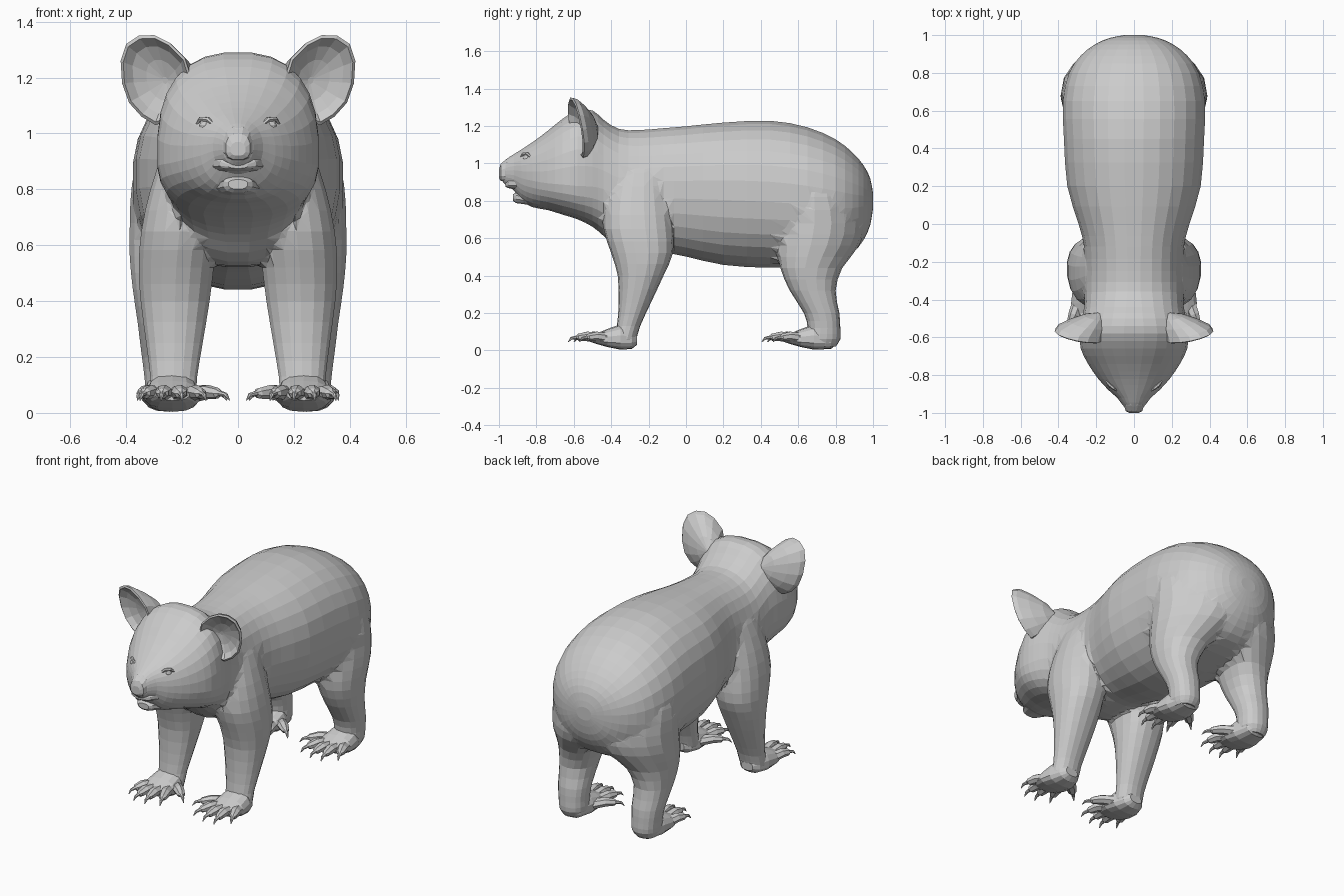
import bpy, bmesh, math
from mathutils import Vector

if "Cube" in bpy.data.objects:
    bpy.data.objects.remove(bpy.data.objects["Cube"])


def make(name, bm):
    bmesh.ops.recalc_face_normals(bm, faces=bm.faces)
    me = bpy.data.meshes.new(name)
    bm.to_mesh(me)
    bm.free()
    ob = bpy.data.objects.new(name, me)
    bpy.context.collection.objects.link(ob)
    return ob


def skin(bm, rings):
    """Bridge closed rings of points with quads and cap both ends."""
    vs = [[bm.verts.new(p) for p in r] for r in rings]
    n = len(vs[0])
    for a, b in zip(vs, vs[1:]):
        for i in range(n):
            j = (i + 1) % n
            bm.faces.new((a[i], a[j], b[j], b[i]))
    bm.faces.new(vs[0])
    bm.faces.new(vs[-1])


def smooth_rows(rows, k=2):
    """Catmull-Rom interpolation between rows of numbers."""
    out = []
    for i in range(len(rows) - 1):
        p0, p1, p2 = rows[max(i - 1, 0)], rows[i], rows[i + 1]
        p3 = rows[min(i + 2, len(rows) - 1)]
        for s in range(k):
            t = s / k
            out.append([0.5 * (2 * b + (c - a) * t + (2 * a - 5 * b + 4 * c - d) * t * t
                               + (3 * b - a - 3 * c + d) * t ** 3)
                        for a, b, c, d in zip(p0, p1, p2, p3)])
    return out + [list(rows[-1])]


def oval(n, e):
    """Unit superellipse points."""
    pts = []
    for i in range(n):
        a = 2 * math.pi * (i + 0.5) / n
        c, s = math.cos(a), math.sin(a)
        pts.append((math.copysign(abs(c) ** (2 / e), c), math.copysign(abs(s) ** (2 / e), s)))
    return pts


def loft_y(bm, rows, n=28, e=lambda y: 2.5, x=0):
    """Rows: y, top z, bottom z, z of widest point, half width."""
    skin(bm, [[(x + w * c, y, zm + s * ((zt - zm) if s > 0 else (zm - zb))) for c, s in oval(n, e(y))]
              for y, zt, zb, zm, w in rows])


def loft_z(bm, rows, sx, n=18, e=2.2):
    """Rows: z, front y, back y, inner x, outer x, inward bend of the rear."""
    skin(bm, [[(sx * ((xi + xo) / 2 + c * (xo - xi) / 2 - bend * max(s + .3, 0) ** 2),
                (yf + yb) / 2 + s * (yb - yf) / 2, z)
               for c, s in oval(n, e)] for z, yf, yb, xi, xo, bend in rows])


def tube(bm, pts, radii, n=7, flat=1.0):
    """Tapered tube through points, for toes and claws."""
    pts = [Vector(p) for p in pts]
    rings = []
    for i, (p, r) in enumerate(zip(pts, radii)):
        d = (pts[min(i + 1, len(pts) - 1)] - pts[max(i - 1, 0)]).normalized()
        u = d.cross(Vector((0, 0, 1))).normalized()
        v = u.cross(d)
        rings.append([p + u * r * math.cos(2 * math.pi * k / n) + v * r * flat * math.sin(2 * math.pi * k / n)
                      for k in range(n)])
    skin(bm, rings)


# Trunk, neck and head as one lofted skin, with a squarer section at the head
trunk = [
    (1.0, .84, .76, .80, .05), (.985, .92, .67, .80, .13), (.95, .99, .59, .80, .21),
    (.89, 1.06, .52, .80, .285), (.80, 1.13, .48, .81, .345), (.65, 1.195, .455, .83, .378),
    (.45, 1.23, .44, .85, .373), (.2, 1.22, .455, .86, .355), (0, 1.20, .50, .86, .295),
    (-.12, 1.19, .52, .86, .265), (-.25, 1.18, .52, .86, .26), (-.36, 1.185, .54, .88, .262),
    (-.44, 1.235, .61, .91, .265), (-.50, 1.285, .66, .92, .278), (-.58, 1.285, .70, .92, .29),
    (-.66, 1.24, .725, .92, .283), (-.74, 1.175, .75, .92, .245), (-.82, 1.115, .765, .93, .19),
    (-.88, 1.075, .80, .94, .135), (-.92, 1.05, .855, .95, .09), (-.965, 1.02, .885, .95, .055),
    (-.985, .99, .91, .95, .03)]
bm = bmesh.new()
loft_y(bm, smooth_rows(trunk), e=lambda y: 2.2 + .4 * max(0, 1 - abs(y + .58) / .25))
body = make("body", bm)

# Legs, merged into the body
front_leg = [
    (1.06, -.32, -.15, .10, .20, 0), (.95, -.38, -.12, .07, .262, 0), (.80, -.43, -.09, .07, .315, 0),
    (.65, -.44, -.07, .07, .348, 0), (.52, -.40, -.07, .085, .357, 0), (.40, -.365, -.12, .10, .35, 0),
    (.25, -.36, -.19, .125, .33, 0), (.13, -.37, -.245, .145, .315, 0), (.06, -.39, -.265, .15, .315, 0),
    (.025, -.38, -.285, .17, .295, 0)]
hind_leg = [
    (.92, .60, .78, .1, .345, .03), (.82, .55, .89, .06, .382, .06), (.68, .51, .955, .06, .39, .075),
    (.56, .495, .925, .08, .39, .055), (.44, .505, .835, .12, .378, .02), (.32, .555, .80, .15, .36, 0),
    (.20, .63, .82, .16, .345, 0), (.12, .65, .825, .165, .335, 0), (.06, .64, .825, .165, .33, 0),
    (.02, .66, .80, .19, .31, 0)]
for rows in (front_leg, hind_leg):
    for sx in (1, -1):
        bm = bmesh.new()
        loft_z(bm, smooth_rows(rows), sx)
        leg = make("leg", bm)
        mod = body.modifiers.new("leg", "BOOLEAN")
        mod.operation, mod.solver, mod.object = "UNION", "EXACT", leg
        bpy.context.view_layer.objects.active = body
        bpy.ops.object.modifier_apply(modifier=mod.name)
        bpy.data.objects.remove(leg)

# Soften the creases where legs meet the body
bm = bmesh.new()
bm.from_mesh(body.data)
bmesh.ops.triangulate(bm, faces=[f for f in bm.faces if len(f.verts) > 4])
seam = {v for e in bm.edges if len(e.link_faces) == 2 and not e.is_convex
        and e.calc_face_angle(0) > .3 and e.verts[0].co.z > .4 and e.verts[0].co.y > -.45 for v in e.verts}
for _ in range(3):
    bmesh.ops.smooth_vert(bm, verts=list(seam), factor=.4, use_axis_x=True, use_axis_y=True, use_axis_z=True)
bm.to_mesh(body.data)
bm.free()

# Feet: flat palm, four forward toes and an inward thumb, each with a claw
toes = [(.175, -.43, .115, -.60), (.215, -.46, .20, -.63), (.26, -.46, .275, -.63),
        (.295, -.42, .35, -.57), (.165, -.37, .03, -.49)]
for label, dx, dy, heel in (("front", 0, 0, 0), ("hind", .01, 1.035, .03)):
    for side, sx in (("right", 1), ("left", -1)):
        bm = bmesh.new()
        palm = [(-.262 + heel, .08, .03, .055, .04), (-.29 + heel, .12, .008, .055, .07),
                (-.35, .14, .004, .055, .092), (-.42, .115, .018, .055, .1),
                (-.48, .09, .035, .06, .088), (-.51, .08, .045, .065, .06)]
        loft_y(bm, [(y + dy, a, b, m, w) for y, a, b, m, w in palm], 14, x=sx * (.235 + dx))
        for x0, y0, x1, y1 in toes:
            path = [(sx * (x0 + (x1 - x0) * t + dx), y0 + (y1 - y0) * t + dy, z)
                    for t, z in ((0, .065), (.4, .075), (.68, .07), (.74, .07), (.9, .065), (1, .045))]
            tube(bm, path, (.034, .031, .023, .012, .009, .002), flat=.85)
        make(f"{label}_foot_{side}", bm)

# Ears: cupped shells, hollow at the front, rounded behind and rooted in the head
outline = [(.165, 1.19), (.19, 1.27), (.245, 1.325), (.30, 1.352), (.355, 1.35), (.40, 1.32), (.42, 1.26),
           (.415, 1.18), (.39, 1.11), (.345, 1.06), (.295, 1.03), (.24, 1.05), (.19, 1.11)]
for side, sx in (("right", 1), ("left", -1)):
    bm = bmesh.new()
    rings = []
    for r, depth, lean in ((.08, .06, .03), (.45, .05, .02), (.75, .03, .01), (.93, .0, 0), (1, .006, 0),
                           (.95, .03, .01), (.75, .065, .045), (.45, .10, .085), (.08, .12, .11)):
        ring = []
        for x, z in outline:
            px, pz = .29 + (x - .29) * r, 1.19 + (z - 1.19) * r
            y = -.65 + (1.35 - pz) * .22 + (px - .2) * .25 + depth
            ring.append((sx * (px - lean), y, pz))
        rings.append(ring)
    skin(bm, rings)
    make(f"ear_{side}", bm)

# Eyes with heavy upper and lower lids
for side, sx in (("right", 1), ("left", -1)):
    bm = bmesh.new()
    bmesh.ops.create_uvsphere(bm, u_segments=10, v_segments=6, radius=.021)
    bmesh.ops.translate(bm, verts=bm.verts, vec=(sx * .118, -.85, 1.03))
    for dz in (.02, -.02):
        tube(bm, [(sx * .085, -.885, 1.03), (sx * .108, -.87, 1.03 + dz), (sx * .133, -.85, 1.032 + dz),
                  (sx * .15, -.825, 1.03)], (.005, .009, .009, .005), 6)
    make(f"eye_{side}", bm)

# Broad nose pad running down the muzzle
bm = bmesh.new()
loft_y(bm, [(-.91, 1.05, .91, .96, .058), (-.96, 1.025, .90, .95, .056),
            (-.99, 1.0, .905, .945, .045), (-1.0, .97, .92, .94, .027)], 12)
make("nose", bm)

# Upper lip and dropped lower jaw, leaving the mouth slightly open
bm = bmesh.new()
loft_y(bm, [(-.84, .95, .84, .89, .115), (-.91, .94, .86, .89, .09),
            (-.95, .92, .868, .89, .065), (-.965, .90, .875, .885, .035)], 14)
make("upper_lip", bm)
bm = bmesh.new()
loft_y(bm, [(-.80, .84, .77, .81, .11), (-.87, .84, .782, .815, .075),
            (-.91, .845, .787, .82, .053), (-.925, .835, .80, .82, .035)], 12)
make("lower_jaw", bm)
